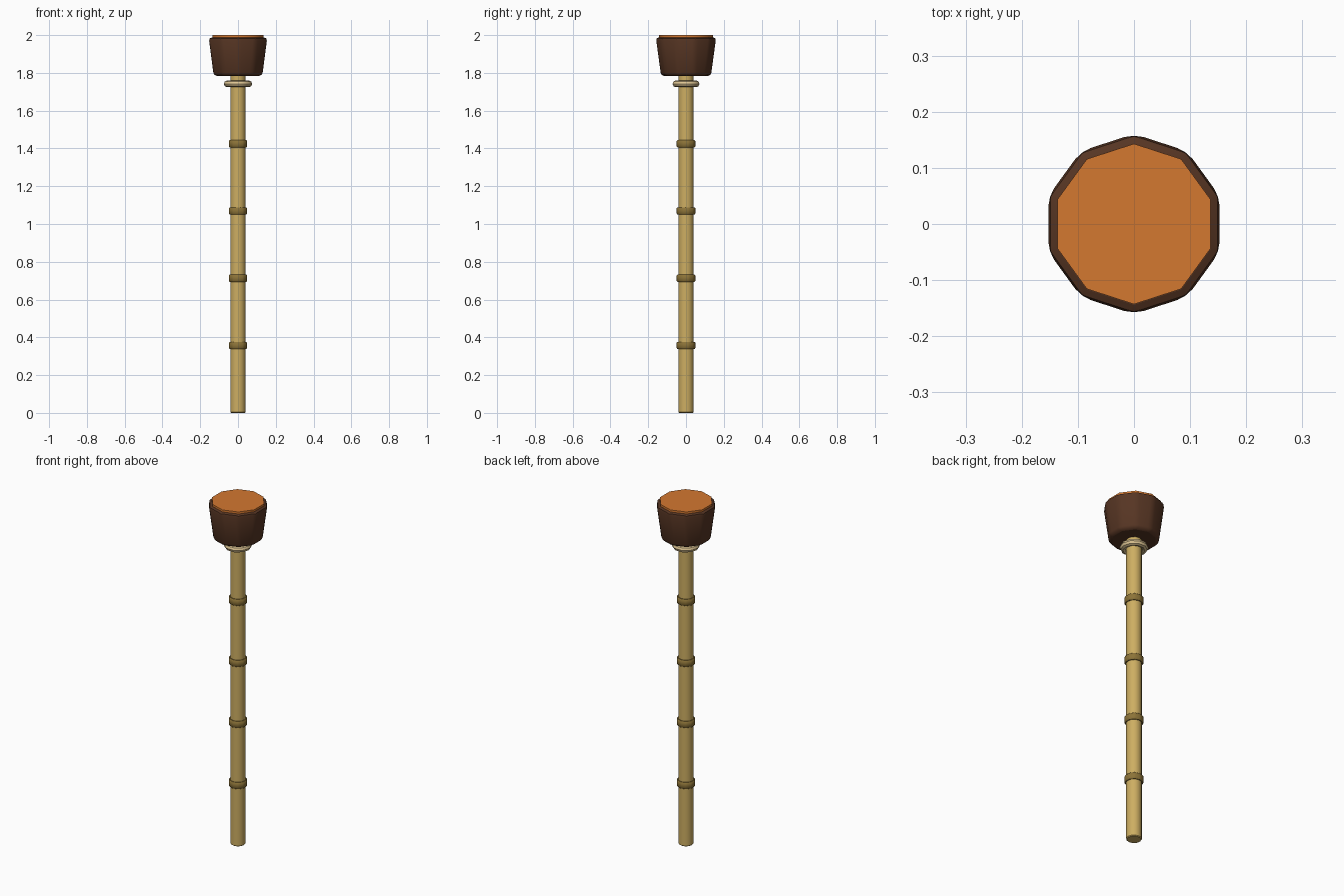
import bpy, math

if "Cube" in bpy.data.objects:
    bpy.data.objects.remove(bpy.data.objects["Cube"])


def material(name, r, g, b):
    lin = [((c / 255 + 0.055) / 1.055) ** 2.4 for c in (r, g, b)]
    m = bpy.data.materials.new(name)
    m.diffuse_color = (*lin, 1)
    m.use_nodes = True
    m.node_tree.nodes["Principled BSDF"].inputs["Base Color"].default_value = m.diffuse_color
    return m


bamboo = material("bamboo", 205, 174, 98)
node_brown = material("dark bamboo", 140, 115, 56)
cream = material("pale cord", 222, 197, 147)
bark = material("dark brown", 86, 53, 35)
orange = material("orange", 212, 120, 48)


def finish(ob, name, mat, bevel=0, segments=1):
    ob.name = name
    ob.data.materials.append(mat)
    if bevel:
        mod = ob.modifiers.new("Bevel", "BEVEL")
        mod.width = bevel
        mod.segments = segments
        mod.limit_method = 'ANGLE'
        mod.angle_limit = math.radians(30)
        bpy.ops.object.modifier_apply(modifier=mod.name)
    bpy.ops.object.shade_smooth_by_angle(angle=math.radians(40))
    return ob


def tapered(name, mat, r1, r2, z1, z2, sides=10, bevel=0, segments=1):
    bpy.ops.mesh.primitive_cone_add(vertices=sides, radius1=r1, radius2=r2,
                                    depth=z2 - z1, location=(0, 0, (z1 + z2) / 2))
    return finish(bpy.context.object, name, mat, bevel, segments)


# Long pole
tapered("pole", bamboo, 0.041, 0.041, 0.0, 1.80, 12, 0.004)

# Joints spaced along the pole
for i in range(4):
    z = 0.357 + 0.356 * i
    tapered(f"joint_{i + 1}", node_brown, 0.051, 0.051, z - 0.019, z + 0.019, 10, 0.005)

# Collar ring under the head
bpy.ops.mesh.primitive_torus_add(major_segments=10, minor_segments=8, major_radius=0.057,
                                 minor_radius=0.018, location=(0, 0, 1.742))
finish(bpy.context.object, "collar", cream)

# Flared head with rounded edges
head = tapered("head", bark, 0.135, 0.163, 1.784, 1.988, 10)
mod = head.modifiers.new("Bevel", "BEVEL")
mod.width = 0.018
mod.segments = 2
mod.limit_method = 'NONE'
bpy.ops.object.modifier_apply(modifier=mod.name)
bpy.ops.object.shade_smooth_by_angle(angle=math.radians(40))

# Striking pad set into the top of the head
tapered("pad", orange, 0.143, 0.143, 1.96, 2.0, 10)
